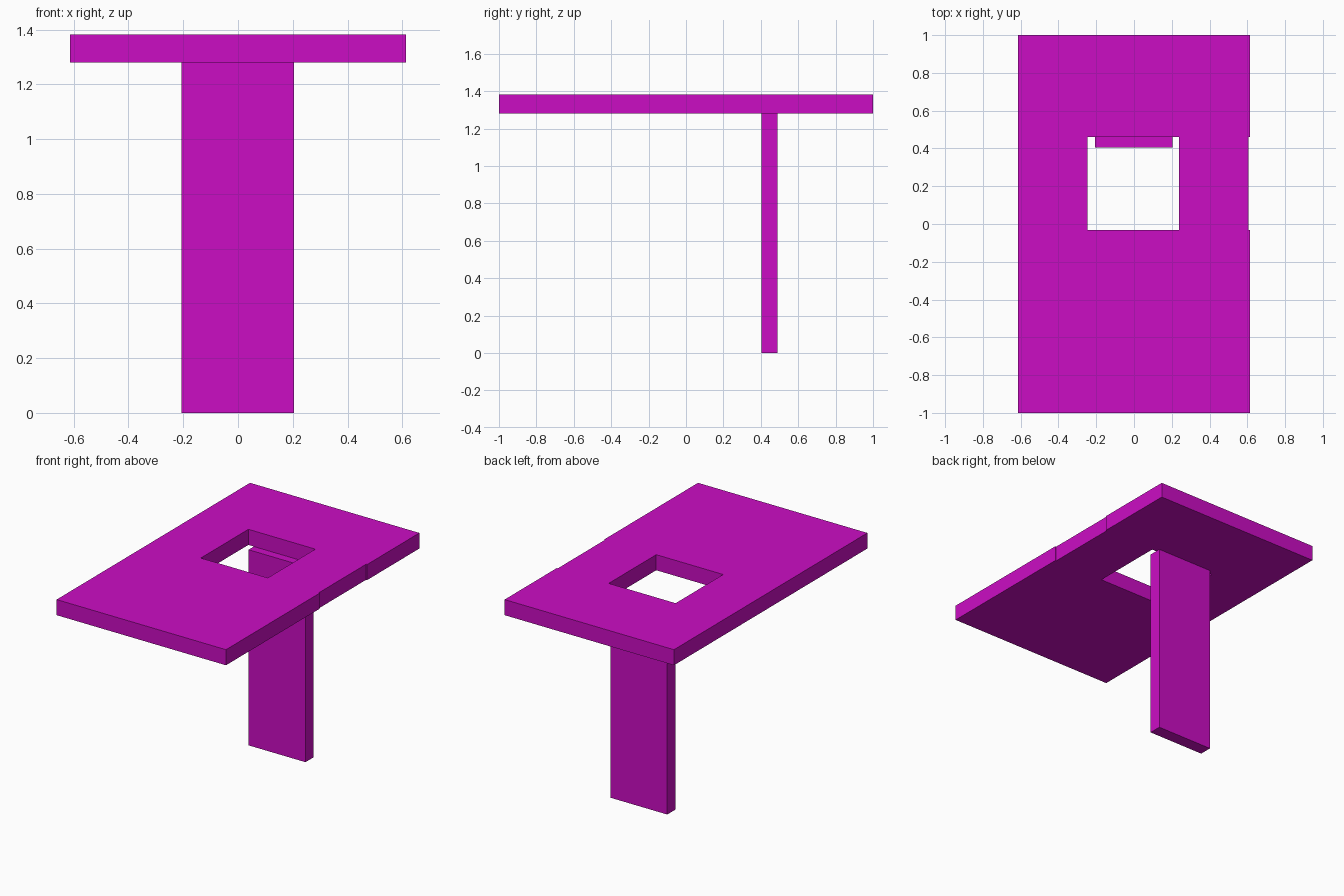
import bpy, bmesh

if "Cube" in bpy.data.objects:
    bpy.data.objects.remove(bpy.data.objects["Cube"])

magenta = bpy.data.materials.new("magenta")
magenta.diffuse_color = (0.6, 0.004, 0.55, 1.0)
magenta.use_nodes = True
magenta.node_tree.nodes["Principled BSDF"].inputs["Base Color"].default_value = magenta.diffuse_color


def finish(name, bm):
    bmesh.ops.recalc_face_normals(bm, faces=bm.faces)
    mesh = bpy.data.meshes.new(name)
    bm.to_mesh(mesh)
    bm.free()
    mesh.materials.append(magenta)
    obj = bpy.data.objects.new(name, mesh)
    bpy.context.collection.objects.link(obj)


def slab(name, xs, ys, z0, z1, skip=()):
    """Grid of cells, minus the skipped ones, extruded from z0 to z1."""
    bm = bmesh.new()
    for i in range(len(xs) - 1):
        for j in range(len(ys) - 1):
            if (i, j) in skip:
                continue
            corners = [(xs[i], ys[j]), (xs[i + 1], ys[j]),
                       (xs[i + 1], ys[j + 1]), (xs[i], ys[j + 1])]
            bm.faces.new([bm.verts.new((x, y, z0)) for x, y in corners])
    bmesh.ops.remove_doubles(bm, verts=bm.verts, dist=1e-5)
    ext = bmesh.ops.extrude_face_region(bm, geom=bm.faces[:], use_keep_orig=True)
    top = [g for g in ext["geom"] if isinstance(g, bmesh.types.BMVert)]
    bmesh.ops.translate(bm, verts=top, vec=(0, 0, z1 - z0))
    finish(name, bm)


# Top panel with a square opening and a shallow step in its right edge
slab("top_panel", (-0.613, -0.247, 0.238, 0.606, 0.613),
     (-1.0, -0.032, 0.46, 1.0), 1.28, 1.382, skip={(1, 1), (3, 1)})

# Upright support under the back edge of the opening
slab("support_post", (-0.207, 0.205), (0.405, 0.49), 0.0, 1.28)
